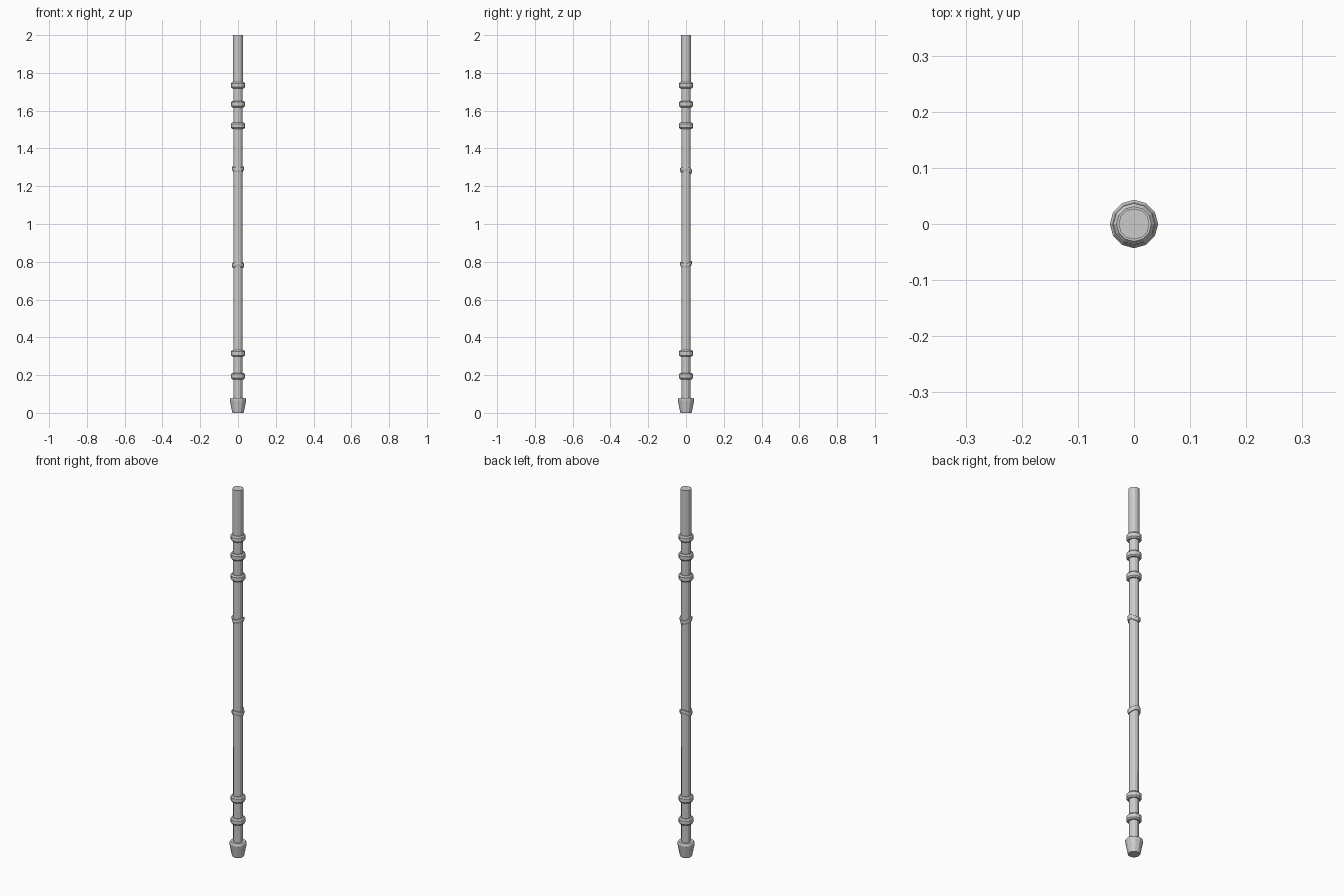
import bpy, bmesh
from math import sin, cos, pi

if "Cube" in bpy.data.objects:
    bpy.data.objects.remove(bpy.data.objects["Cube"])

N = 12


def lathe(name, profile, closed=False, wave=None):
    """Revolve (radius, z) points around z; wave(angle) shifts z for bent bands."""
    bm = bmesh.new()
    rows = []
    for r, z in profile:
        row = []
        for i in range(N):
            a = 2 * pi * i / N
            dz = wave(a) if wave else 0
            row.append(bm.verts.new((r * cos(a), r * sin(a), z + dz)))
        rows.append(row)
    count = len(rows) if closed else len(rows) - 1
    for j in range(count):
        lo, hi = rows[j], rows[(j + 1) % len(rows)]
        for i in range(N):
            k = (i + 1) % N
            bm.faces.new((lo[i], lo[k], hi[k], hi[i]))
    if not closed:
        bm.faces.new(rows[0][::-1])
        bm.faces.new(rows[-1])
    bmesh.ops.recalc_face_normals(bm, faces=bm.faces)
    mesh = bpy.data.meshes.new(name)
    bm.to_mesh(mesh)
    bm.free()
    ob = bpy.data.objects.new(name, mesh)
    bpy.context.collection.objects.link(ob)
    return ob


# Long pole, slightly thicker above the top collar
lathe("shaft", [(0.0235, 0.07), (0.0245, 0.80), (0.0245, 1.73),
                (0.0275, 1.735), (0.0275, 2.0)])

# Tapered foot
lathe("foot", [(0.029, 0), (0.031, 0.006), (0.043, 0.066),
               (0.043, 0.073), (0.038, 0.08)])

# Bevelled collars
for n, z in enumerate((0.195, 0.315, 1.52, 1.635, 1.735)):
    lathe(f"collar_{n + 1}", [(0.022, z - 0.017), (0.031, z - 0.017),
                              (0.037, z - 0.010), (0.037, z + 0.010),
                              (0.031, z + 0.017), (0.022, z + 0.017)], closed=True)

# Thin bent bands around the middle of the pole
for n, (z, s) in enumerate(((0.785, -1), (1.287, 1))):
    lathe(f"bent_band_{n + 1}", [(0.022, z - 0.012), (0.029, z - 0.012),
                                 (0.032, z), (0.031, z + 0.011), (0.022, z + 0.011)],
          closed=True,
          wave=lambda a: s * (0.006 * cos(2 * a) - 0.003 * sin(a)))
